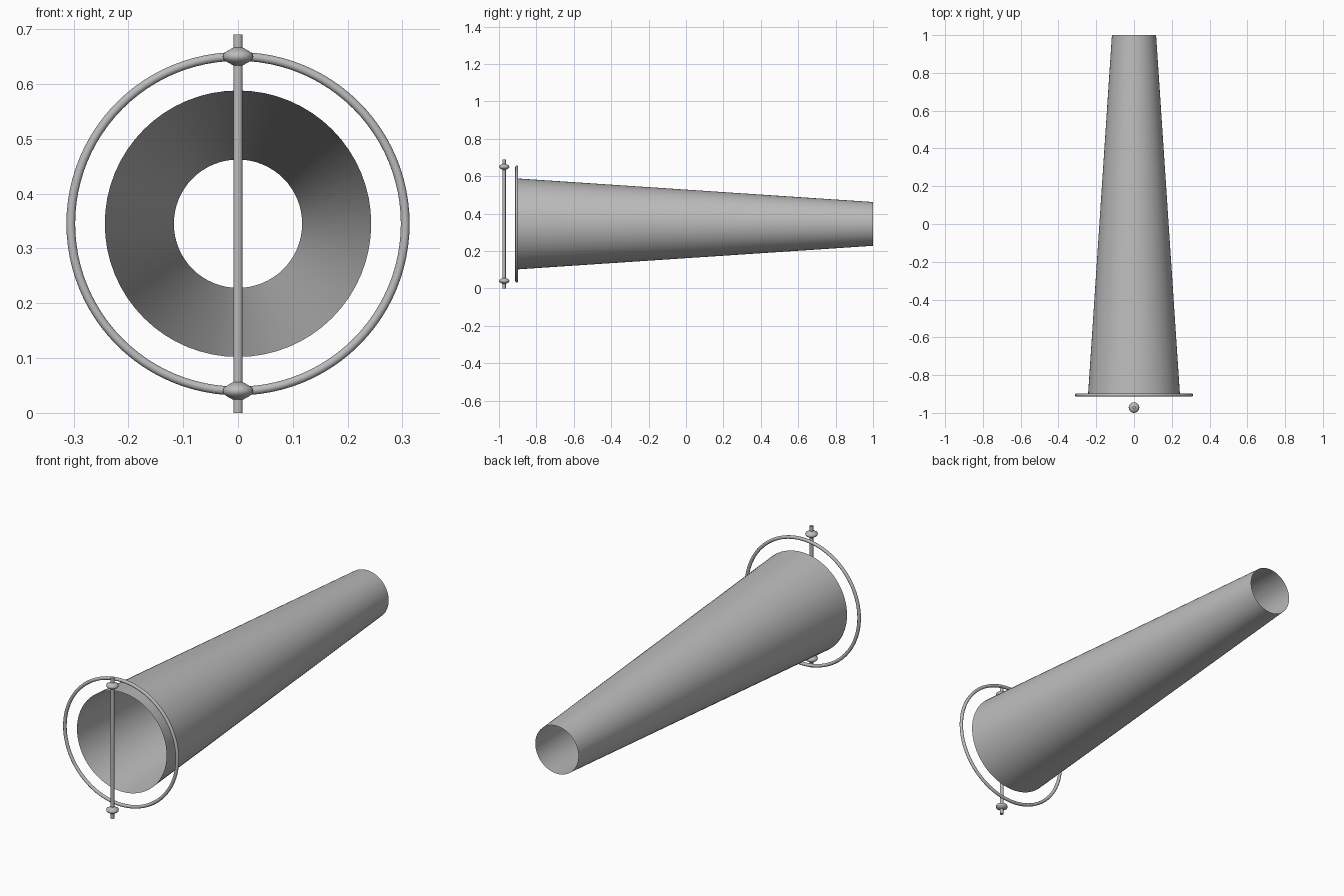
import bpy, math

if "Cube" in bpy.data.objects:
    bpy.data.objects.remove(bpy.data.objects["Cube"])

CZ = 0.345          # height of the sock axis
POLE_Y = -0.972

grey = bpy.data.materials.new("light_grey")
grey.diffuse_color = (0.5, 0.5, 0.5, 1)
grey.use_nodes = True
grey.node_tree.nodes["Principled BSDF"].inputs["Base Color"].default_value = grey.diffuse_color


def lathe(name, profile, loc, rot=(0, 0, 0), n=48, closed=False):
    """Spin (radius, height) points around the local z axis."""
    verts = [(r * math.cos(2 * math.pi * i / n), r * math.sin(2 * math.pi * i / n), h)
             for r, h in profile for i in range(n)]
    m = len(profile)
    faces = []
    for j in range(m if closed else m - 1):
        k = (j + 1) % m
        for i in range(n):
            i2 = (i + 1) % n
            faces.append((j * n + i, j * n + i2, k * n + i2, k * n + i))
    if not closed and name != "sock":
        faces.append(tuple(reversed(range(n))))
        faces.append(tuple(range((m - 1) * n, m * n)))
    mesh = bpy.data.meshes.new(name)
    mesh.from_pydata(verts, [], faces)
    mesh.materials.append(grey)
    ob = bpy.data.objects.new(name, mesh)
    bpy.context.collection.objects.link(ob)
    ob.location, ob.rotation_euler = loc, rot
    bpy.ops.object.select_all(action='DESELECT')
    ob.select_set(True)
    bpy.context.view_layer.objects.active = ob
    bpy.ops.object.shade_smooth_by_angle(angle=math.radians(40))
    return ob


along_y = (-math.pi / 2, 0, 0)

# Open tapered fabric tube
lathe("sock", [(0.243, -0.9), (0.117, 1.0)], (0, 0, CZ), along_y, 64)

# Mouth hoop
hoop = [(0.305 + 0.008 * math.cos(a), 0.008 * math.sin(a))
        for a in (2 * math.pi * i / 12 for i in range(12))]
lathe("hoop", hoop, (0, -0.905, CZ), along_y, 96, closed=True)

# Swivel pole
lathe("pole", [(0.0085, 0), (0.0085, 0.69)], (0, POLE_Y, 0), n=24)

# Flared collars near both pole ends
collar = [(0.009, -0.016), (0.018, -0.011), (0.026, -0.006), (0.028, 0),
          (0.026, 0.006), (0.018, 0.011), (0.009, 0.016)]
for name, s in (("lower_collar", -1), ("upper_collar", 1)):
    lathe(name, collar, (0, POLE_Y, CZ + s * 0.305), n=32)
